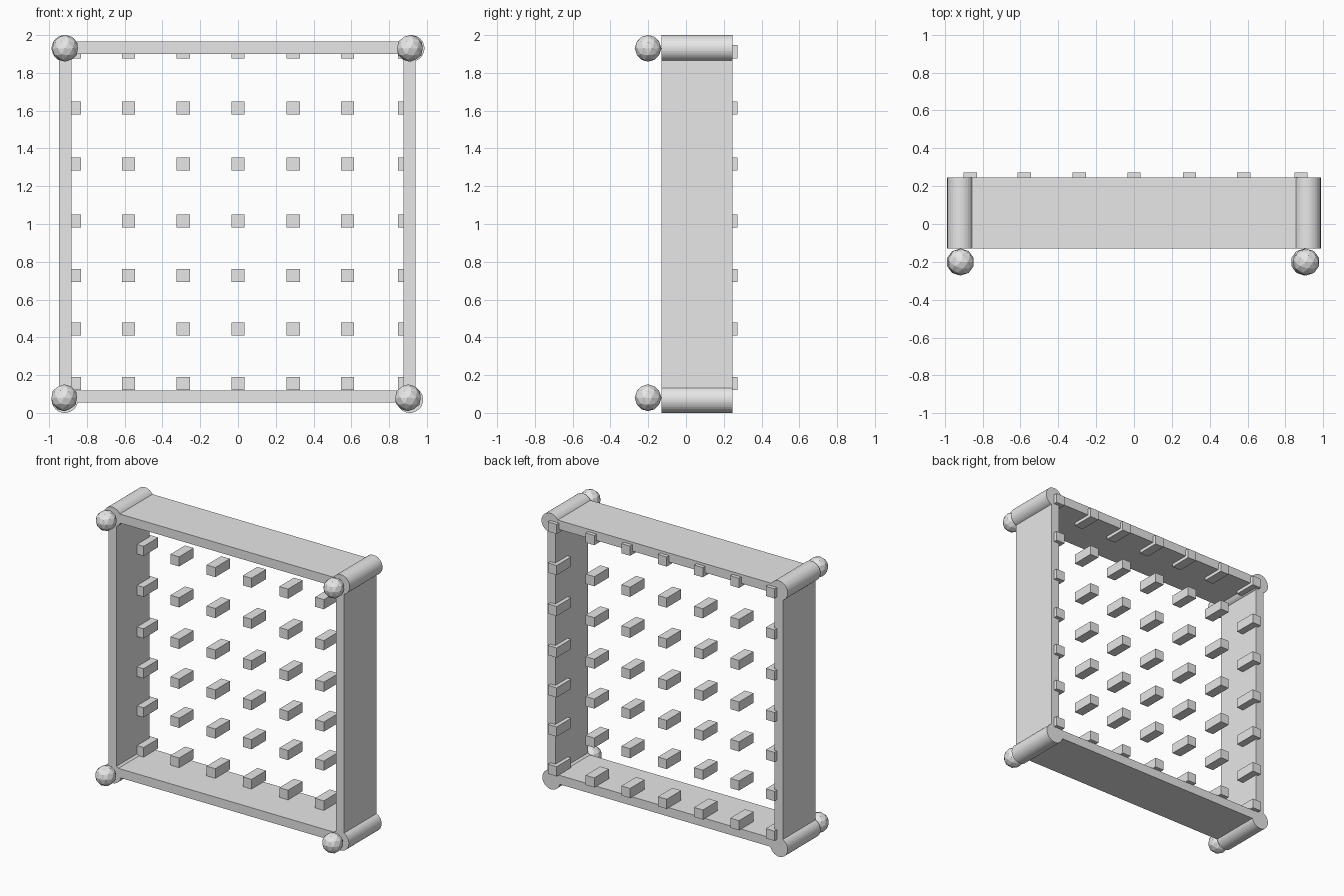
import bpy
import math

cube = bpy.data.objects.get("Cube")
if cube:
    bpy.data.objects.remove(cube, do_unlink=True)

GREY = (0.8, 0.8, 0.8, 1.0)
grey = bpy.data.materials.new("plain_grey")
grey.use_nodes = True
grey.diffuse_color = GREY
grey.node_tree.nodes["Principled BSDF"].inputs["Base Color"].default_value = GREY

FRONT, BACK = -0.13, 0.245      # frame depth
MID, DEPTH = (FRONT + BACK) / 2, BACK - FRONT


def finish(name):
    obj = bpy.context.object
    obj.name = name
    obj.data.materials.append(grey)
    return obj


def box(name, centre, size):
    bpy.ops.mesh.primitive_cube_add(size=1, location=centre)
    obj = finish(name)
    obj.scale = size
    return obj


# Four flat panels of the open frame
box("left_panel", (0.908, MID, 1.0), (0.065, DEPTH, 1.86))
box("right_panel", (-0.915, MID, 1.0), (0.065, DEPTH, 1.86))
box("top_panel", (0, MID, 1.933), (1.83, DEPTH, 0.065))
box("bottom_panel", (0, MID, 0.087), (1.83, DEPTH, 0.065))

# Corner rods, each with a faceted ball in front
corners = {
    "top_left": ((0.917, 1.93), (0.91, 1.93)),
    "top_right": ((-0.917, 1.93), (-0.915, 1.93)),
    "bottom_left": ((0.91, 0.07), (0.9, 0.08)),
    "bottom_right": ((-0.917, 0.07), (-0.92, 0.08)),
}
for corner, ((rx, rz), (bx, bz)) in corners.items():
    bpy.ops.mesh.primitive_cylinder_add(
        vertices=32, radius=0.07, depth=DEPTH,
        location=(rx, MID, rz), rotation=(math.pi / 2, 0, 0))
    finish(corner + "_rod")
    bpy.ops.mesh.primitive_ico_sphere_add(
        subdivisions=2, radius=0.071, location=(bx, -0.201, bz))
    finish(corner + "_ball")

# Grid of square pegs along the back
columns = (-0.865, -0.58, -0.29, 0, 0.293, 0.58, 0.882)
rows = (0.156, 0.444, 0.727, 1.016, 1.317, 1.614, 1.912)
for r, z in enumerate(rows):
    for c, x in enumerate(columns):
        box(f"peg_{r + 1}_{c + 1}", (x, 0.188, z), (0.07, 0.167, 0.07))
